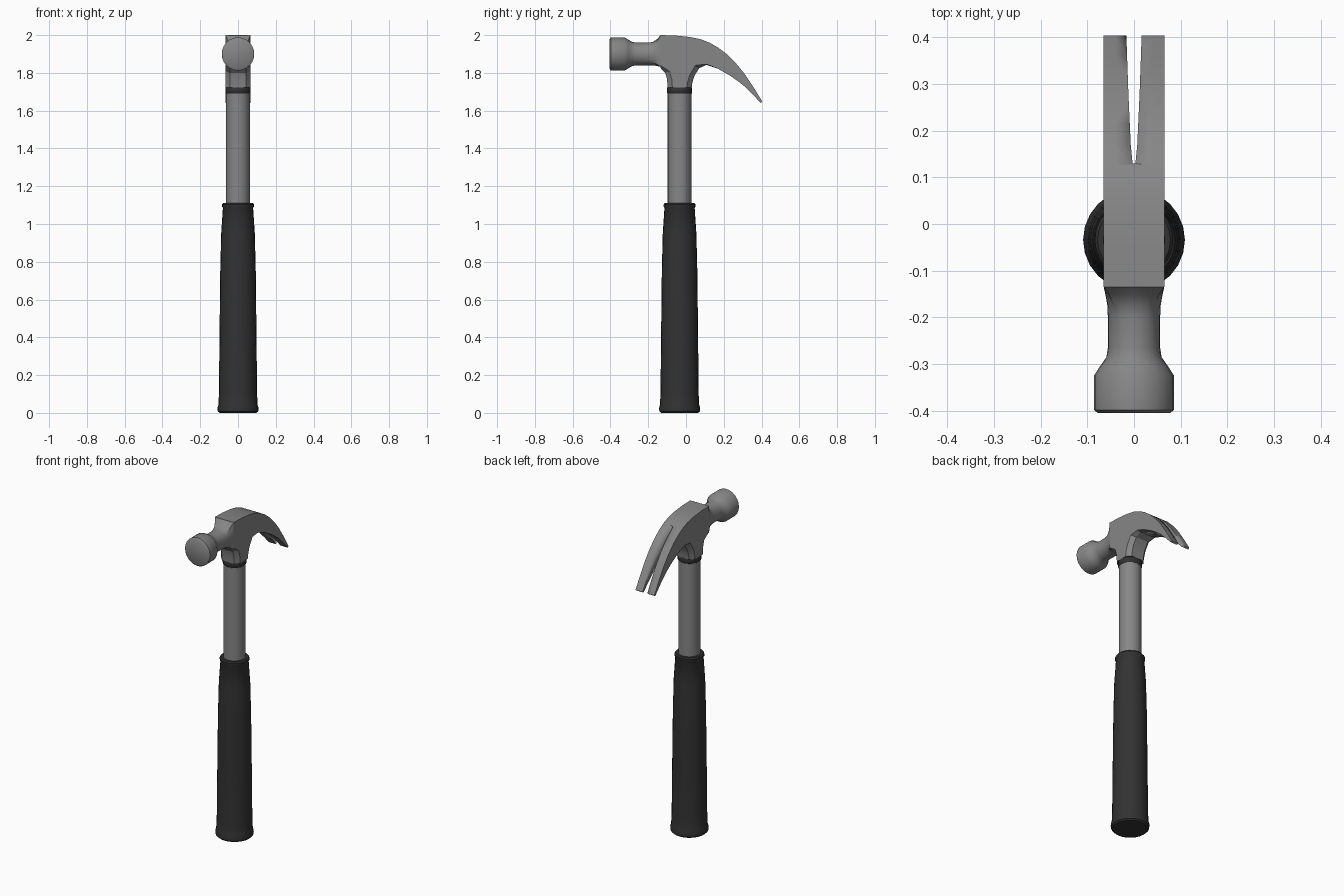
import bpy, bmesh, math

cube = bpy.data.objects.get("Cube")
if cube:
    bpy.data.objects.remove(cube, do_unlink=True)

SIDES = 24
HANDLE_Y = -0.034


def material(name, value):
    m = bpy.data.materials.new(name)
    m.use_nodes = True
    colour = (value, value, value, 1)
    m.diffuse_color = colour
    m.node_tree.nodes["Principled BSDF"].inputs["Base Color"].default_value = colour
    return m


steel = material("steel grey", 0.24)
rubber = material("black rubber", 0.032)


def finish(bm, name, mat, angle=30):
    bmesh.ops.recalc_face_normals(bm, faces=bm.faces)
    mesh = bpy.data.meshes.new(name)
    bm.to_mesh(mesh)
    bm.free()
    obj = bpy.data.objects.new(name, mesh)
    bpy.context.collection.objects.link(obj)
    mesh.materials.append(mat)
    bpy.ops.object.select_all(action="DESELECT")
    obj.select_set(True)
    bpy.context.view_layer.objects.active = obj
    bpy.ops.object.shade_smooth_by_angle(angle=math.radians(angle))
    return obj


def loft(name, rings, mat, angle=30):
    """Skin closed rings of equal length and cap both ends."""
    bm = bmesh.new()
    rows = [[bm.verts.new(p) for p in ring] for ring in rings]
    n = len(rows[0])
    for a, b in zip(rows, rows[1:]):
        for i in range(n):
            j = (i + 1) % n
            bm.faces.new((a[i], a[j], b[j], b[i]))
    bm.faces.new(rows[0])
    bm.faces.new(rows[-1])
    return finish(bm, name, mat, angle)


def turned(name, profile, mat):
    """Upright lathe part from (radius, height) pairs."""
    turns = [math.tau * i / SIDES for i in range(SIDES)]
    return loft(name, [[(r * math.cos(t), HANDLE_Y + r * math.sin(t), z)
                        for t in turns] for r, z in profile], mat, 40)


# Handle
turned("grip", [(0.098, 0), (0.107, 0.008), (0.109, 0.025), (0.104, 0.042),
                (0.101, 0.1), (0.098, 0.4), (0.094, 0.75), (0.089, 0.95),
                (0.08, 1.085), (0.084, 1.092), (0.084, 1.104), (0.078, 1.111)], rubber)
turned("shaft", [(0.063, 1.08), (0.063, 1.71)], steel)
turned("collar", [(0.063, 1.69), (0.067, 1.695), (0.067, 1.72), (0.063, 1.726)], rubber)

# Head body with claw: side outline (y, z) plus the inset (dy, dz) of its outer faces
outline = [
    (-0.135, 2.0, 0, 0), (-0.06, 1.998, 0, 0), (0.02, 1.99, 0, 0),
    (0.075, 1.979, 0, 0), (0.125, 1.96, 0, 0), (0.17, 1.934, 0, 0),
    (0.215, 1.9, 0, 0), (0.265, 1.85, 0, 0), (0.31, 1.795, 0, 0),
    (0.36, 1.72, 0, 0), (0.404, 1.648, 0, 0), (0.395, 1.641, 0, 0),
    (0.355, 1.684, 0, 0), (0.31, 1.728, 0, 0), (0.27, 1.76, 0, 0),
    (0.23, 1.787, 0, 0), (0.167, 1.823, 0, 0), (0.108, 1.842, 0, 0.004),
    (0.07, 1.825, -0.02, 0.015), (0.045, 1.785, -0.025, 0.005),
    (0.034, 1.75, -0.026, 0), (0.03, 1.722, -0.026, 0),
    (-0.098, 1.722, 0.026, 0), (-0.1, 1.765, 0.025, 0),
    (-0.11, 1.8, 0.023, 0.008), (-0.135, 1.826, 0, 0.014),
]
layers = [(-0.065, 1), (-0.042, 0), (0.042, 0), (0.065, 1)]
head = loft("claw_head", [[(x, y + k * dy, z + k * dz) for y, z, dy, dz in outline]
                          for x, k in layers], steel, 20)

# Tapered nail slot cut through the claw
half = [(0.003, 0.13), (0.007, 0.17), (0.012, 0.28), (0.018, 0.45)]
slot = half + [(-x, y) for x, y in reversed(half)]
cutter = loft("slot_cutter", [[(x, y, z) for x, y in slot] for z in (1.5, 2.2)], steel)
cutter.hide_render = True
cut = head.modifiers.new("nail_slot", "BOOLEAN")
cut.operation = "DIFFERENCE"
cut.solver = "EXACT"
cut.object = cutter
bpy.context.view_layer.objects.active = head
bpy.ops.object.modifier_apply(modifier=cut.name)
bpy.data.objects.remove(cutter, do_unlink=True)


# Striking poll: round sections that turn into the rectangular front of the body
def poll_ring(y, rx, rz, cz, square):
    ring = []
    for i in range(SIDES):
        t = math.tau * i / SIDES
        c, s = math.cos(t), math.sin(t)
        k = 1 + square * (1 / max(abs(c), abs(s)) - 1)
        ring.append((rx * c * k, y, cz + rz * s * k))
    return ring


poll = [(-0.405, 0.077, 0.077, 1.9, 0), (-0.398, 0.086, 0.088, 1.9, 0),
        (-0.325, 0.086, 0.088, 1.9, 0), (-0.305, 0.073, 0.076, 1.9, 0),
        (-0.285, 0.059, 0.064, 1.9, 0), (-0.265, 0.056, 0.06, 1.9, 0),
        (-0.2, 0.056, 0.06, 1.9, 0.04), (-0.175, 0.057, 0.062, 1.902, 0.2),
        (-0.152, 0.061, 0.072, 1.908, 0.55), (-0.134, 0.065, 0.084, 1.916, 1)]
loft("striking_poll", [poll_ring(*p) for p in poll], steel, 40)
